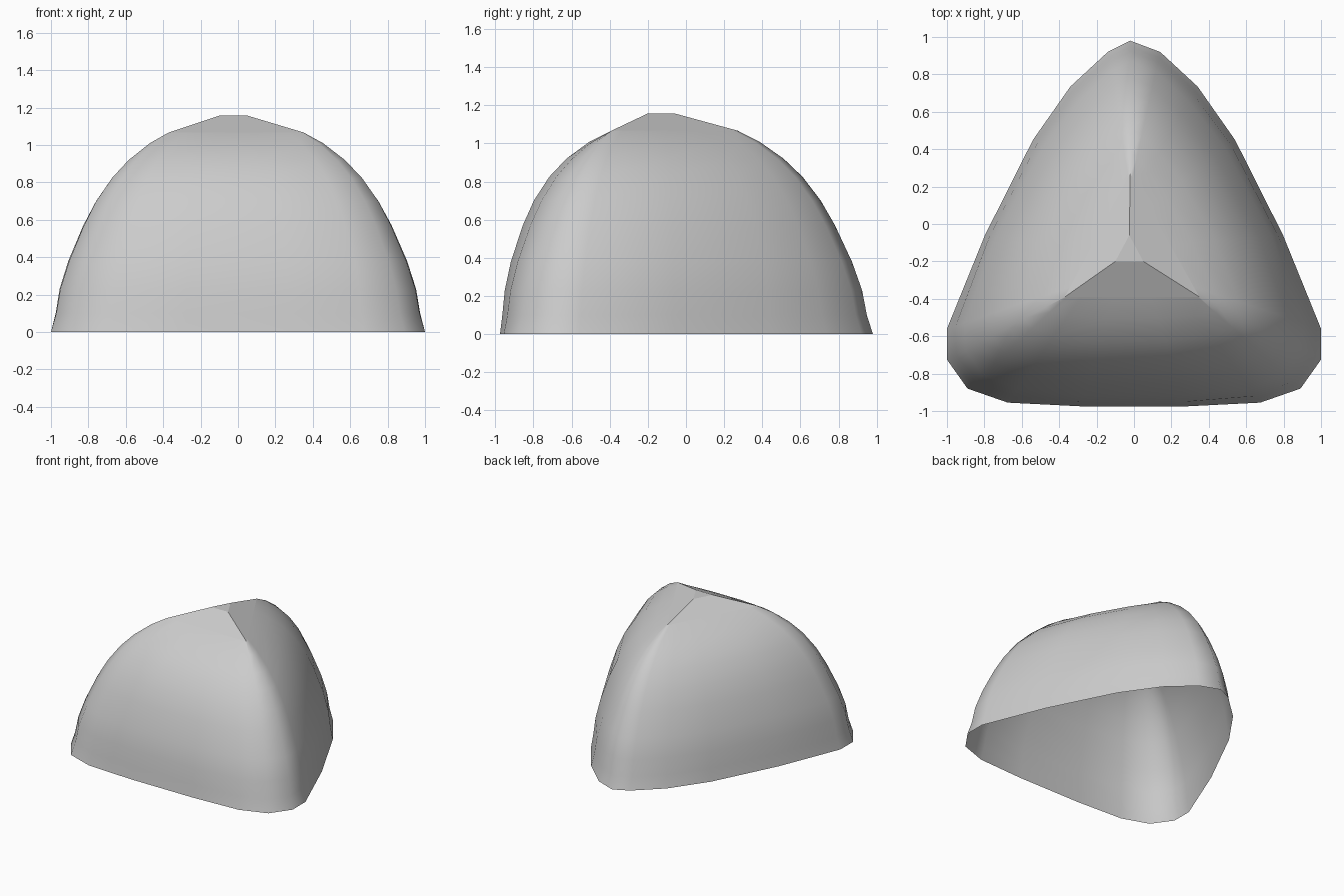
import bpy, bmesh
from mathutils import Vector

if "Cube" in bpy.data.objects:
    bpy.data.objects.remove(bpy.data.objects["Cube"])

Z_EDGE, Z_TOP = 1.067, 1.157

# Triangular rim on top of the dome: back, right and left corners
back, right, left = Vector((-.02, .27)), Vector((.35, -.39)), Vector((-.37, -.39))

# Right half of the base outline, back tip to front:
# x, y, position along the top rim (0-1 right edge, 1-2 front edge), side-middle weight
half = [
    (.14, .92, .03, 0), (.34, .735, .12, .1), (.54, .45, .28, .6), (.797, -.06, .58, .9),
    (1, -.56, .92, .2), (1, -.725, 1, 0), (.89, -.88, 1.01, 0), (.675, -.955, 1.12, .4),
    (.28, -.975, 1.36, 1),
]


def rim_point(f, side):
    a, b = (right, left) if side > 0 else (left, right)
    return back.lerp(a, f) if f <= 1 else a.lerp(b, f - 1)


outline = [(Vector((-.02, .98)), back, 0)]
outline += [(Vector((x, y)), rim_point(f, 1), m) for x, y, f, m in half]
outline += [(Vector((-x, y)), rim_point(f, -1), m) for x, y, f, m in reversed(half)]

# Dome levels: height and how far the outline has closed in to the top rim
levels = [(0, 0), (.1, .045), (.23, .08), (.38, .155), (.57, .28), (.7, .385),
          (.825, .52), (.92, .66), (1.01, .84), (Z_EDGE, 1)]


def make_object(name, bm):
    mesh = bpy.data.meshes.new(name)
    bm.to_mesh(mesh)
    bm.free()
    obj = bpy.data.objects.new(name, mesh)
    bpy.context.collection.objects.link(obj)
    return obj


# Open rounded-triangle dome
bm = bmesh.new()
rings = []
for z, t in levels:
    ring = []
    for base, top, m in outline:
        p = base.lerp(top, t ** (1 + .25 * m))
        ring.append(bm.verts.new((p.x, p.y, z)))
    rings.append(ring)
n = len(outline)
for lo, hi in zip(rings, rings[1:]):
    for i in range(n):
        j = (i + 1) % n
        bm.faces.new((lo[j], lo[i], hi[i], hi[j])).smooth = True
make_object("dome_shell", bm)

# Low faceted crown closing the top
bm = bmesh.new()
outer = [bm.verts.new((p.x, p.y, Z_EDGE)) for p in (back, left, right)]
inner = [bm.verts.new((x, y, Z_TOP)) for x, y in ((-.025, -.06), (-.1, -.2), (.05, -.2))]
for i in range(3):
    j = (i + 1) % 3
    bm.faces.new((outer[i], outer[j], inner[j], inner[i]))
bm.faces.new(inner)
make_object("top_crown", bm)
